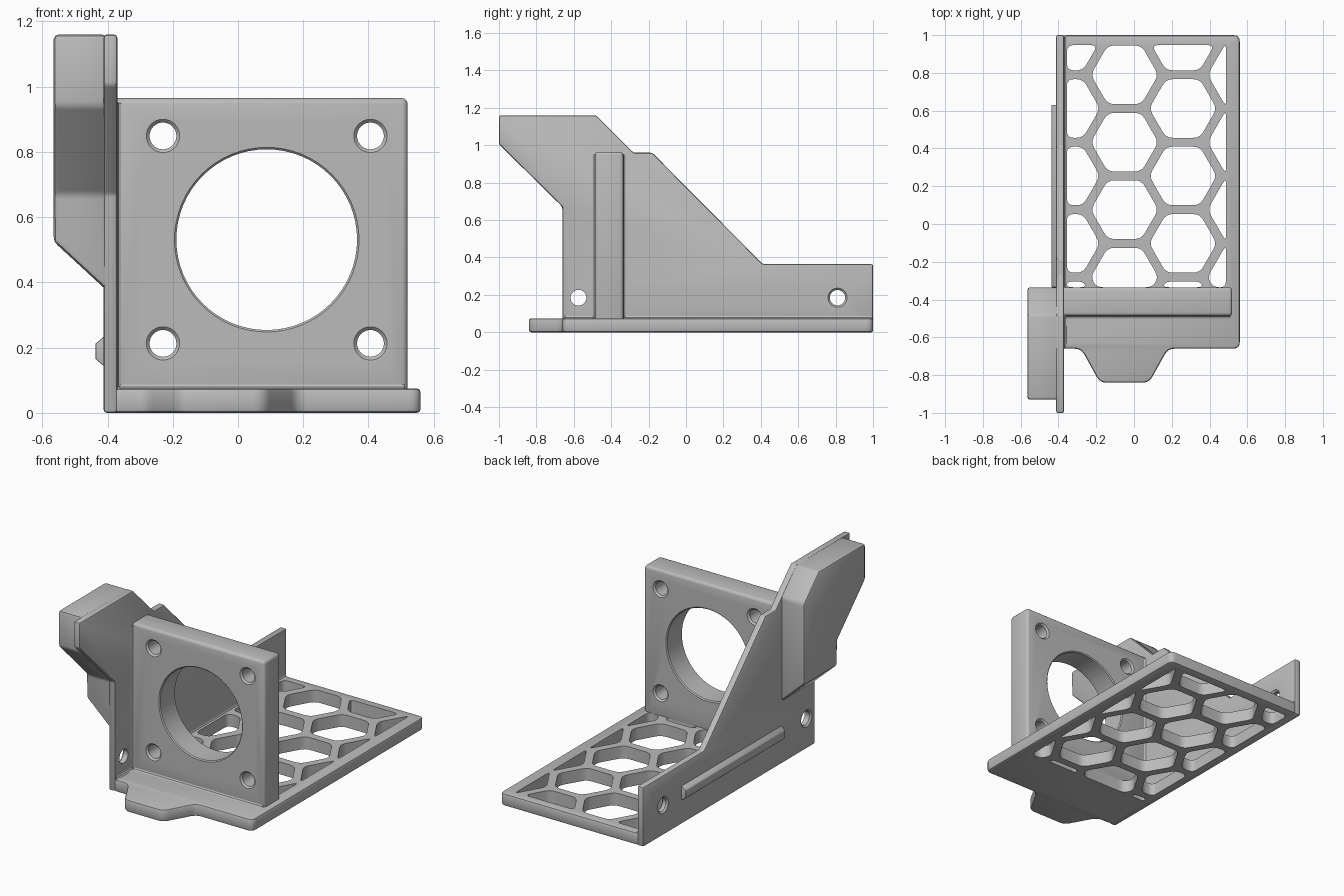
import bpy, bmesh, math
from mathutils import Vector

cube = bpy.data.objects.get("Cube")
if cube:
    bpy.data.objects.remove(cube, do_unlink=True)

grey = bpy.data.materials.new("light grey")
grey.use_nodes = True
colour = (0.5, 0.5, 0.5, 1)
grey.diffuse_color = colour
grey.node_tree.nodes["Principled BSDF"].inputs["Base Color"].default_value = colour

# Maps profile coordinates (u, v) and a depth w along the named axis to space
PLACE = {"x": lambda u, v, w: (w, u, v),
         "y": lambda u, v, w: (u, w, v),
         "z": lambda u, v, w: (u, v, w)}


def add_loft(bm, rings, axis):
    """Solid through a list of (outline, depth) rings."""
    loops = [[bm.verts.new(PLACE[axis](u, v, w)) for u, v in pts] for pts, w in rings]
    n = len(loops[0])
    for a, b in zip(loops, loops[1:]):
        for i in range(n):
            j = (i + 1) % n
            bm.faces.new((a[i], a[j], b[j], b[i]))
    bm.faces.new(loops[0])
    bm.faces.new(loops[-1])


def make_object(name, bm):
    bmesh.ops.recalc_face_normals(bm, faces=bm.faces)
    mesh = bpy.data.meshes.new(name)
    bm.to_mesh(mesh)
    bm.free()
    mesh.materials.append(grey)
    obj = bpy.data.objects.new(name, mesh)
    bpy.context.collection.objects.link(obj)
    return obj


def prism(name, pts, axis, lo, hi):
    bm = bmesh.new()
    add_loft(bm, [(pts, lo), (pts, hi)], axis)
    return make_object(name, bm)


def rounded(pts, radius, steps=4):
    """Outline with its corners replaced by short curves."""
    out = []
    for i, p in enumerate(pts):
        p = Vector(p)
        ends = []
        for q in (pts[i - 1], pts[(i + 1) % len(pts)]):
            d = Vector(q) - p
            ends.append(p + d.normalized() * min(radius, d.length * 0.45))
        for k in range(steps + 1):
            t = k / steps
            out.append(ends[0] * (1 - t) ** 2 + p * 2 * t * (1 - t) + ends[1] * t ** 2)
    return out


def clip(pts, axis, limit, sign):
    """Keep the side of an outline where sign * coordinate <= sign * limit."""
    out = []
    for i, q in enumerate(pts):
        p = pts[i - 1]
        dp, dq = sign * (p[axis] - limit), sign * (q[axis] - limit)
        if dp * dq < 0:
            out.append(p.lerp(q, dp / (dp - dq)))
        if dq <= 0:
            out.append(q)
    return out


def circle(u, v, r, n=64):
    return [(u + r * math.cos(math.tau * i / n), v + r * math.sin(math.tau * i / n))
            for i in range(n)]


def add_bore(bm, u, v, r, axis, lo, hi, flare_lo, flare_hi):
    """Hole cutter with a countersink at either end."""
    e = 0.005
    add_loft(bm, [(circle(u, v, r + (flare_lo + e if flare_lo else 0)), lo - e),
                  (circle(u, v, r), lo + flare_lo),
                  (circle(u, v, r), hi - flare_hi),
                  (circle(u, v, r + (flare_hi + e if flare_hi else 0)), hi + e)], axis)


def finish(obj, bevel, cutter=None, segments=2):
    """Soften the edges, cut the holes and set the shading."""
    mod = obj.modifiers.new("soft edges", "BEVEL")
    mod.width, mod.segments, mod.limit_method = bevel, segments, "ANGLE"
    if cutter:
        cutter.hide_render = True
        cut = obj.modifiers.new("holes", "BOOLEAN")
        cut.operation, cut.solver, cut.object = "DIFFERENCE", "EXACT", cutter
    bpy.context.view_layer.update()
    graph = bpy.context.evaluated_depsgraph_get()
    mesh = bpy.data.meshes.new_from_object(obj.evaluated_get(graph))
    obj.modifiers.clear()
    obj.data = mesh
    if cutter:
        bpy.data.objects.remove(cutter, do_unlink=True)
    bpy.ops.object.select_all(action="DESELECT")
    obj.select_set(True)
    bpy.context.view_layer.objects.active = obj
    bpy.ops.object.shade_smooth_by_angle(angle=math.radians(35))


BASE_TOP = 0.075
WALL_OUT, WALL_IN = -0.412, -0.37
PLATE_FRONT, PLATE_BACK = -0.487, -0.335

# Base plate with front tab and honeycomb openings
outline = [(-0.39, 1), (0.56, 1), (0.56, -0.66), (0.18, -0.66), (0.08, -0.84),
           (-0.18, -0.84), (-0.28, -0.66), (-0.39, -0.66)]
base = prism("base_plate", rounded(outline, 0.035), "z", 0, BASE_TOP)
bm = bmesh.new()
pitch, hex_radius = 0.357, 0.179
for col in range(-1, 3):
    cx = -0.05 + col * pitch * math.sqrt(3) / 2
    for row in range(5):
        cy = 0.79 - row * pitch + (pitch / 2 if col % 2 else 0)
        pts = [Vector(p) for p in circle(cx, cy, hex_radius, 6)]
        for axis, limit, sign in ((0, 0.487, 1), (0, -0.355, -1),
                                  (1, 0.947, 1), (1, PLATE_BACK, -1)):
            pts = clip(pts, axis, limit, sign)
        if len(pts) > 2:
            add_loft(bm, [(rounded(pts, 0.035), -0.1), (rounded(pts, 0.035), 0.2)], "z")
finish(base, 0.012, make_object("honeycomb_cutter", bm))

# Side wall with two screw holes
profile = [(-0.66, 0), (-0.66, 0.67), (-1, 1.005), (-1, 1.16), (-0.48, 1.16),
           (-0.28, 0.96), (-0.18, 0.96), (0.41, 0.365), (1, 0.365), (1, 0)]
wall = prism("side_wall", profile, "x", WALL_OUT, WALL_IN)
bm = bmesh.new()
add_bore(bm, -0.575, 0.185, 0.042, "x", WALL_OUT, WALL_IN, 0.01, 0)
add_bore(bm, 0.81, 0.185, 0.041, "x", WALL_OUT, WALL_IN, 0.01, 0.01)
finish(wall, 0.01, make_object("wall_hole_cutter", bm))

# Upright mounting plate with a large opening and four screw holes
plate = prism("mounting_plate", [(-0.385, 0.05), (0.52, 0.05), (0.52, 0.965), (-0.385, 0.965)],
              "y", PLATE_FRONT, PLATE_BACK)
bm = bmesh.new()
add_bore(bm, 0.088, 0.531, 0.277, "y", PLATE_FRONT, PLATE_BACK, 0.006, 0.006)
for dx in (-0.318, 0.318):
    for dz in (-0.318, 0.318):
        add_bore(bm, 0.088 + dx, 0.531 + dz, 0.041, "y", PLATE_FRONT, PLATE_BACK, 0.01, 0.01)
finish(plate, 0.018, make_object("plate_hole_cutter", bm), 3)

# Solid block on the outside of the wall, its underside sloping up and outwards
block = prism("side_block", [(-0.93, 0.94), (-0.66, 0.67), (-0.66, 0.375), (PLATE_BACK, 0.375),
                             (PLATE_BACK, 1.015), (-0.48, 1.16), (-0.93, 1.16)],
              "x", -0.565, WALL_OUT + 0.01)
for v in block.data.vertices:
    if v.co.z < 0.4 and v.co.x < -0.5:
        v.co.z = 0.525
finish(block, 0.015)

# Tapered rail along the outside of the wall
rail = prism("side_rail", [(WALL_OUT + 0.005, 0.14), (-0.437, 0.165), (-0.437, 0.212),
                           (WALL_OUT + 0.005, 0.237)], "y", PLATE_BACK, 0.63)
finish(rail, 0.003)

# Small fillets where the plates meet
f = 0.012


def corner(u, v, su):
    return [(u - su * f, v - f), (u + su * f, v - f / 2), (u + su * f, v),
            (u + su * f / 3, v + f / 3), (u, v + f), (u - su * f, v + f)]


prism("wall_fillet", corner(WALL_IN, BASE_TOP, 1), "y", -0.65, 0.99)
prism("plate_front_fillet", corner(PLATE_FRONT, BASE_TOP, -1), "x", WALL_IN, 0.51)
for name, y, side in (("upright_front_fillet", PLATE_FRONT, -1),
                      ("upright_back_fillet", PLATE_BACK, 1)):
    pts = [(WALL_IN - f, y), (WALL_IN, y + side * f), (WALL_IN + f / 3, y + side * f / 3),
           (WALL_IN + f, y), (WALL_IN, y - side * f)]
    prism(name, pts, "z", BASE_TOP, 0.95)
